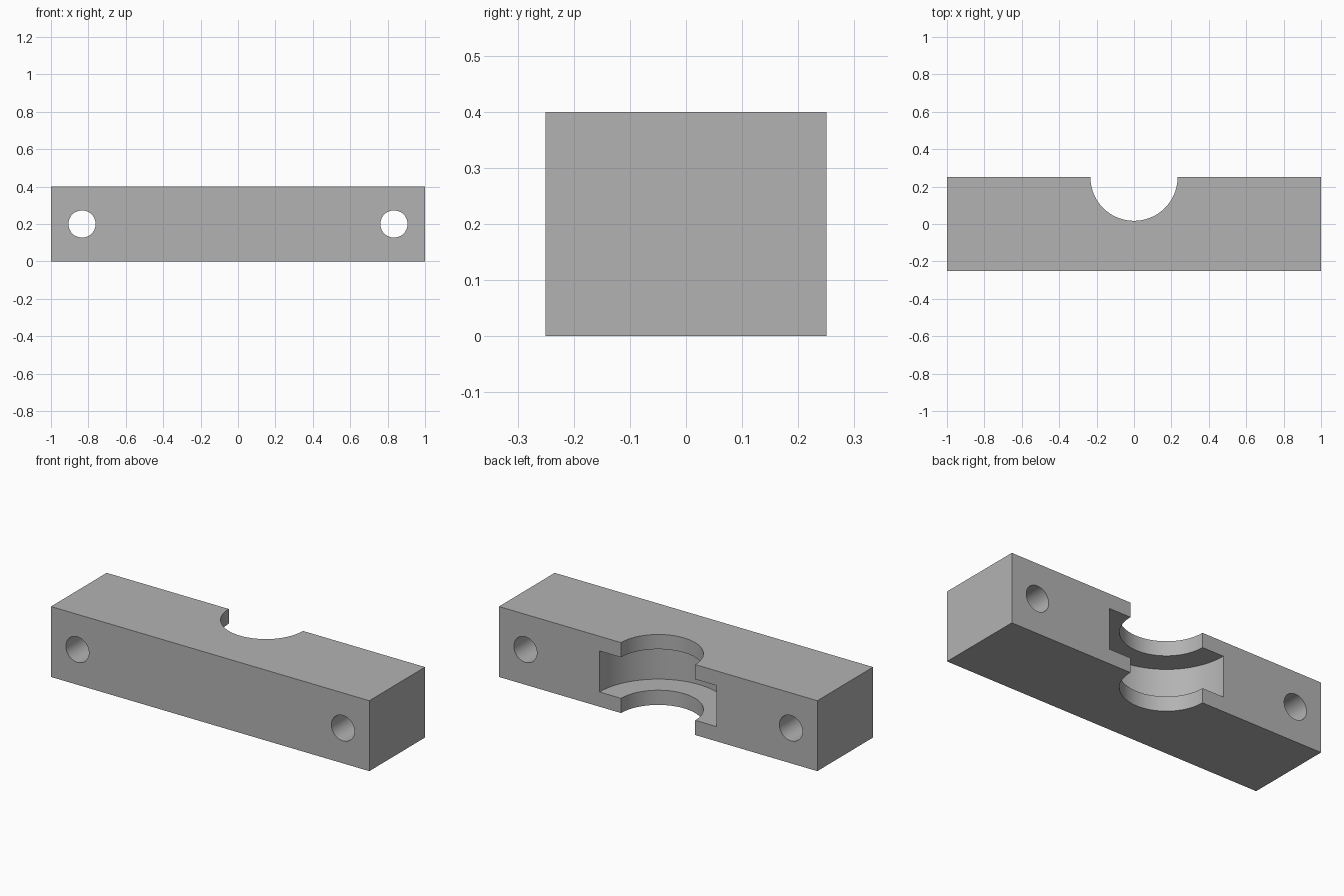
import bpy
from math import radians

default = bpy.data.objects.get("Cube")
if default:
    bpy.data.objects.remove(default, do_unlink=True)

LENGTH, DEPTH, HEIGHT = 2.0, 0.5, 0.4
BACK, MID = DEPTH / 2, HEIGHT / 2

grey = bpy.data.materials.new("plain grey")
grey.use_nodes = True
colour = (0.45, 0.45, 0.45, 1)
grey.diffuse_color = colour
grey.node_tree.nodes["Principled BSDF"].inputs["Base Color"].default_value = colour

# Solid block
bpy.ops.mesh.primitive_cube_add(size=1, location=(0, 0, MID))
block = bpy.context.object
block.name = "bearing_clamp_block"
block.scale = (LENGTH, DEPTH, HEIGHT)
bpy.ops.object.transform_apply(location=True, rotation=True, scale=True)
block.data.materials.append(grey)


def cut_cylinder(name, radius, length, location, sides, rotation=(0, 0, 0)):
    """Subtract a cylinder from the block and discard the cutter."""
    bpy.ops.mesh.primitive_cylinder_add(
        vertices=sides, radius=radius, depth=length,
        location=location, rotation=rotation)
    cutter = bpy.context.object
    cutter.name = name
    cutter.hide_render = True
    cutter.data.materials.append(grey)
    cut = block.modifiers.new(name, "BOOLEAN")
    cut.operation = "DIFFERENCE"
    cut.solver = "EXACT"
    cut.object = cutter
    bpy.ops.object.select_all(action="DESELECT")
    bpy.context.view_layer.objects.active = block
    block.select_set(True)
    bpy.ops.object.modifier_apply(modifier=name)
    bpy.data.objects.remove(cutter, do_unlink=True)


# Half-round shaft opening through the full height
cut_cylinder("shaft_opening", 0.233, HEIGHT * 2, (0, BACK, MID), 96)

# Wider bearing seat between the two lips
cut_cylinder("bearing_seat", 0.368, 0.233, (0, BACK, MID), 96)

# Bolt holes running front to back
for side in (-1, 1):
    cut_cylinder("bolt_hole", 0.0725, DEPTH * 2,
                 (side * 0.834, 0, MID), 48, (radians(90), 0, 0))

bpy.ops.object.shade_smooth_by_angle(angle=radians(30))
